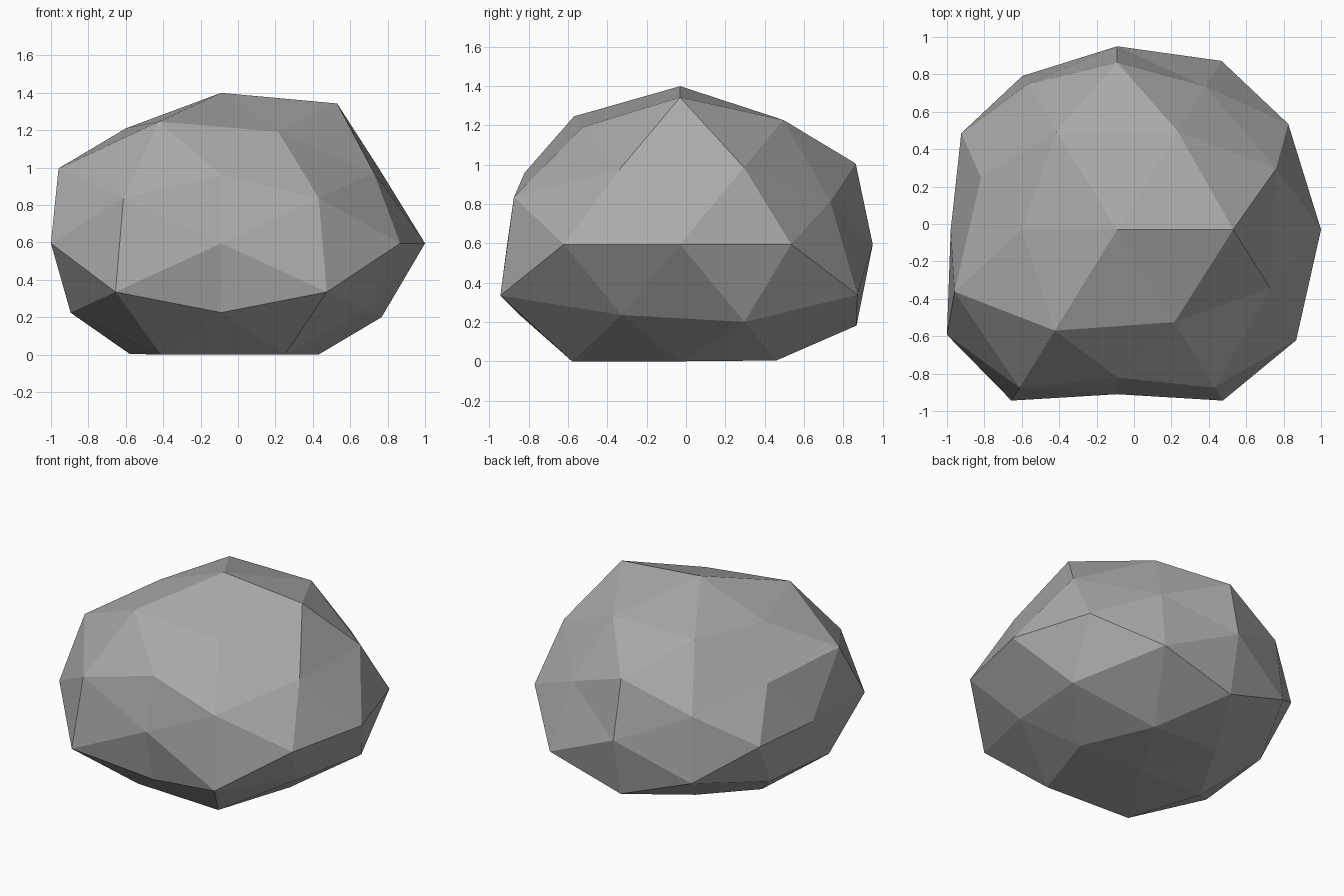
import bpy
import bmesh
from itertools import product
from mathutils import Vector

default_cube = bpy.data.objects.get("Cube")
if default_cube:
    bpy.data.objects.remove(default_cube, do_unlink=True)

# Geodesic ball directions with the roughness of each one.
# Signs run through + then - for every non-zero component, x slowest.
SHORT, LONG = 0.5257, 0.8507
ROUGHNESS = [
    # corners of the icosahedron
    ((SHORT, 0, LONG), (1.18, 0.99, 0.97, 0.932)),
    ((0, LONG, SHORT), (1.05, 1.055, 0.93, 0.945)),
    ((LONG, SHORT, 0), (1.075, 1.125, 0.98, 1.07)),
    # edge midpoints on the axes
    ((1, 0, 0), (1.09, 0.89)),
    ((0, 1, 0), (0.98, 0.88)),
    ((0, 0, 1), (1.08, 1)),
    # remaining edge midpoints
    ((0.309, 0.5, 0.809), (1.05, 0.98, 0.99, 1.1, 1.05, 0.87, 1.08, 1.035)),
    ((0.5, 0.809, 0.309), (0.945, 1.115, 1.045, 1.13, 0.96, 1.015, 1.045, 1.13)),
    ((0.809, 0.309, 0.5), (1.05, 1.06, 1.01, 0.965, 0.9, 0.94, 1.075, 0.995)),
]
CENTRE = Vector((-0.09, -0.03, 0.595))
SQUASH = 0.745


def signed_directions(direction):
    choices = [(c, -c) if c else (0,) for c in direction]
    return [Vector(d).normalized() for d in product(*choices)]


# Even faceted ball
bm = bmesh.new()
radius = {}
for direction, factors in ROUGHNESS:
    for point, factor in zip(signed_directions(direction), factors):
        radius[bm.verts.new(point)] = factor
bmesh.ops.convex_hull(bm, input=bm.verts[:])

# Roughen, squash and rest it flat on the ground
for vert, factor in radius.items():
    vert.co *= factor
    vert.co.z *= SQUASH
    vert.co += CENTRE
    vert.co.z = max(vert.co.z, 0)
bmesh.ops.recalc_face_normals(bm, faces=bm.faces[:])

mesh = bpy.data.meshes.new("boulder")
bm.to_mesh(mesh)
bm.free()
boulder = bpy.data.objects.new("boulder", mesh)
bpy.context.collection.objects.link(boulder)

# Plain stone colour
stone = bpy.data.materials.new("stone grey")
stone.use_nodes = True
colour = (0.4, 0.4, 0.4, 1)
stone.diffuse_color = colour
stone.node_tree.nodes["Principled BSDF"].inputs["Base Color"].default_value = colour
mesh.materials.append(stone)
